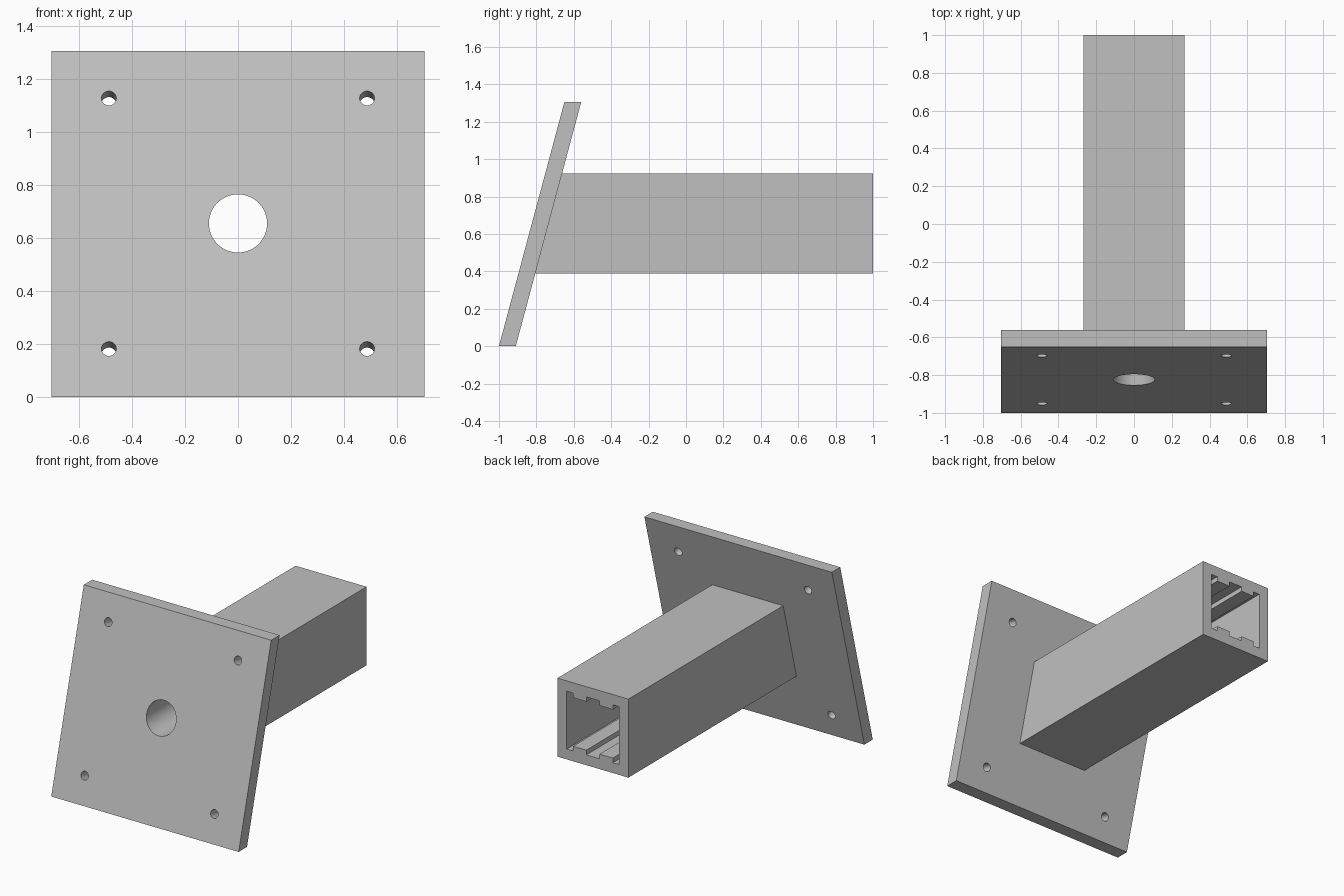
import bpy, bmesh, math
from mathutils import Matrix, Vector

cube = bpy.data.objects.get("Cube")
if cube:
    bpy.data.objects.remove(cube, do_unlink=True)

TILT = math.radians(15)
SLOPE = math.tan(TILT)
HEIGHT = 1.306          # plate height
DEPTH = 0.09            # plate thickness measured along y
CENTRE = 0.655          # height of the tube axis
HALF = 0.267            # half the tube width

grey = bpy.data.materials.new("plain grey")
grey.use_nodes = True
grey.diffuse_color = (0.53, 0.53, 0.53, 1)
grey.node_tree.nodes["Principled BSDF"].inputs["Base Color"].default_value = grey.diffuse_color


def add(name, bm):
    bmesh.ops.recalc_face_normals(bm, faces=bm.faces)
    mesh = bpy.data.meshes.new(name)
    bm.to_mesh(mesh)
    bm.free()
    mesh.materials.append(grey)
    obj = bpy.data.objects.new(name, mesh)
    bpy.context.collection.objects.link(obj)
    return obj


def prism(name, points, offset):
    """Extrude a closed outline by an offset vector."""
    bm = bmesh.new()
    face = bm.faces.new([bm.verts.new(p) for p in points])
    moved = bmesh.ops.extrude_face_region(bm, geom=[face])["geom"]
    bmesh.ops.translate(bm, vec=Vector(offset),
                        verts=[v for v in moved if isinstance(v, bmesh.types.BMVert)])
    return add(name, bm)


def drill(name, radius, length, centre, tilt, sides):
    """Cylinder along y, dipping by tilt."""
    bm = bmesh.new()
    matrix = Matrix.Translation(centre) @ Matrix.Rotation(math.pi / 2 - tilt, 4, 'X')
    bmesh.ops.create_cone(bm, cap_ends=True, segments=sides, radius1=radius,
                          radius2=radius, depth=length, matrix=matrix)
    return add(name, bm)


def combine(target, tool, operation):
    tool.hide_render = True
    mod = target.modifiers.new(tool.name, 'BOOLEAN')
    mod.operation, mod.solver, mod.object = operation, 'EXACT', tool
    bpy.context.view_layer.objects.active = target
    bpy.ops.object.modifier_apply(modifier=mod.name)
    bpy.data.objects.remove(tool, do_unlink=True)


# Leaning base plate
W = 0.705
top_y = -1 + HEIGHT * SLOPE
mount = prism("angled_mount", [(-W, -1, 0), (-W, DEPTH - 1, 0),
                               (-W, top_y + DEPTH, HEIGHT), (-W, top_y, HEIGHT)], (2 * W, 0, 0))

# Square tube, its front end buried in the plate
low, high = CENTRE - HALF, CENTRE + HALF
start = DEPTH / 2 - 1
tube = prism("square_tube", [(-HALF, start + low * SLOPE, low), (-HALF, 1, low),
                             (-HALF, 1, high), (-HALF, start + high * SLOPE, high)],
             (2 * HALF, 0, 0))
combine(mount, tube, 'UNION')

# Socket with two ribs on its floor and two on its ceiling
inner, rib = 0.197, 0.165
half_top = [(inner, inner), (0.15, inner), (0.15, rib), (0.05, rib), (0.05, inner)]
upper = half_top + [(-x, z) for x, z in reversed(half_top)]
outline = upper + [(x, -z) for x, z in reversed(upper)]
stop = -0.45
socket = prism("socket_cutter", [(x, stop, CENTRE + z) for x, z in outline], (0, 1.6, 0))
combine(mount, socket, 'DIFFERENCE')

# Central bore through to the socket
bore = drill("bore_cutter", 0.11, 0.9, (0, -0.8, CENTRE), 0, 64)
combine(mount, bore, 'DIFFERENCE')

# Four screw holes, square to the plate
for x in (-0.488, 0.488):
    for z in (0.17, 1.117):
        y = -1 + DEPTH / 2 + z * SLOPE
        hole = drill("screw_hole_cutter", 0.028, 0.3, (x, y, z), TILT, 32)
        combine(mount, hole, 'DIFFERENCE')

# Smooth hole walls, crisp edges elsewhere
bpy.ops.object.select_all(action='DESELECT')
mount.select_set(True)
bpy.context.view_layer.objects.active = mount
bpy.ops.object.shade_smooth_by_angle(angle=math.radians(30))
